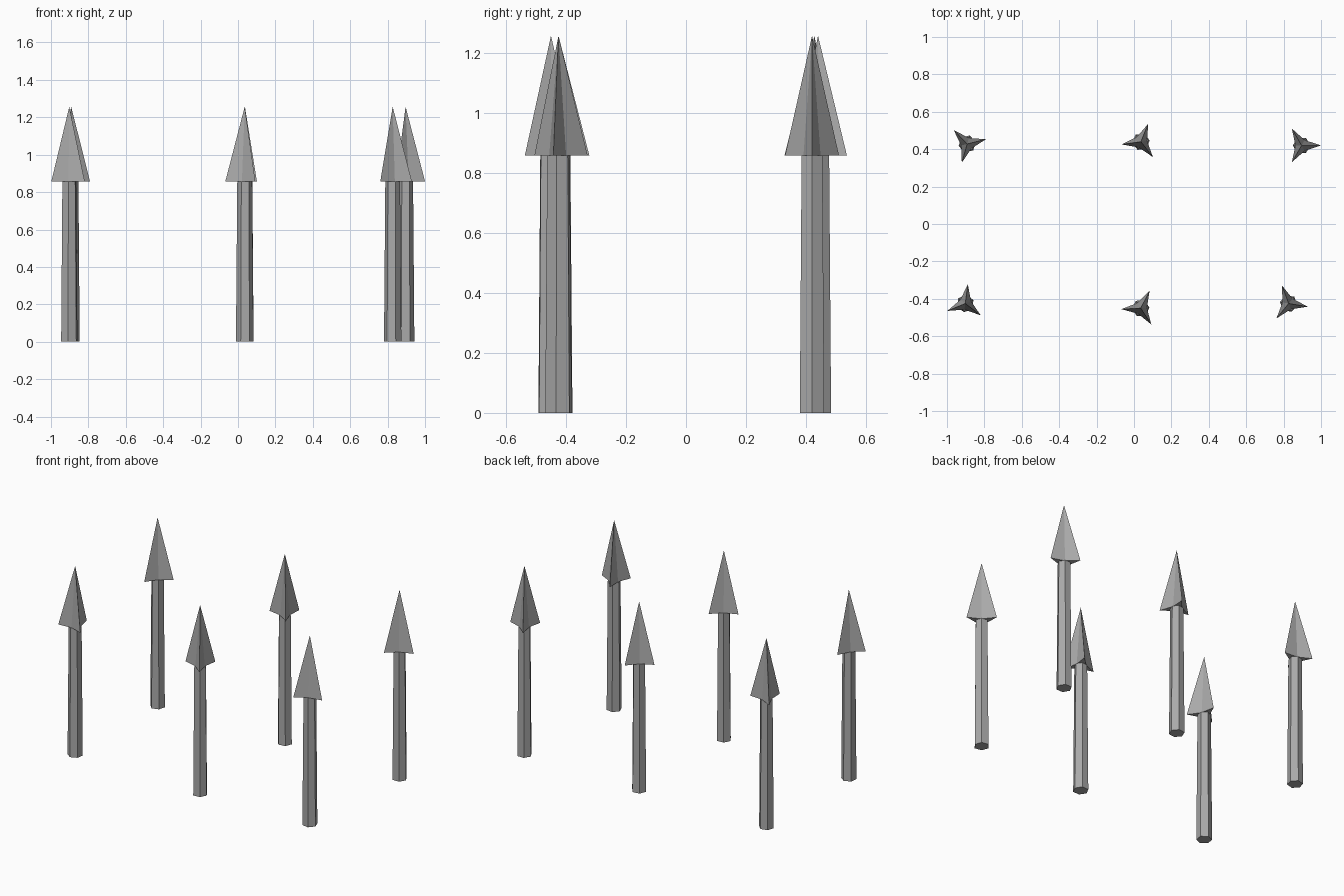
import bpy, bmesh
from math import sin, cos, pi, radians

cube = bpy.data.objects.get("Cube")
if cube:
    bpy.data.objects.remove(cube, do_unlink=True)

grey = bpy.data.materials.new("plain grey")
grey.use_nodes = True
grey.diffuse_color = (0.4, 0.4, 0.4, 1)
grey.node_tree.nodes["Principled BSDF"].inputs["Base Color"].default_value = (0.4, 0.4, 0.4, 1)

SHAFT_TOP, TIP = 0.857, 1.257


def ring(bm, radii, z, start=0.0):
    n = len(radii)
    return [bm.verts.new((r * cos(start + 2 * pi * i / n),
                          r * sin(start + 2 * pi * i / n), z))
            for i, r in enumerate(radii)]


def finish(bm, name, place):
    x, y, turn = place
    bmesh.ops.recalc_face_normals(bm, faces=bm.faces)
    mesh = bpy.data.meshes.new(name)
    bm.to_mesh(mesh)
    bm.free()
    mesh.materials.append(grey)
    obj = bpy.data.objects.new(name, mesh)
    obj.location = (x, y, 0)
    obj.rotation_euler.z = radians(turn)
    bpy.context.collection.objects.link(obj)


def shaft(name, place):
    # Tapered six-sided pole
    bm = bmesh.new()
    low = ring(bm, [0.047] * 6, 0)
    high = ring(bm, [0.04] * 6, SHAFT_TOP)
    for i in range(6):
        j = (i + 1) % 6
        bm.faces.new((low[i], low[j], high[j], high[i]))
    bm.faces.new(low)
    bm.faces.new(high)
    finish(bm, name, place)


def head(name, place):
    # Three-barbed point with hollowed sides
    bm = bmesh.new()
    base = ring(bm, [0.104, 0.033] * 3, SHAFT_TOP)
    apex = bm.verts.new((0, 0, TIP))
    for i in range(6):
        bm.faces.new((base[i], base[(i + 1) % 6], apex))
    bm.faces.new(base)
    finish(bm, name, place)


# Two rows of three: x, y, turn in degrees
spears = {
    "front_right": (-0.902, -0.425, 82.5),
    "front_middle": (0.036, -0.45, 63),
    "front_left": (0.827, -0.425, -9.5),
    "back_right": (-0.892, 0.428, 14),
    "back_middle": (0.037, 0.44, 68),
    "back_left": (0.896, 0.42, 0),
}
for label, place in spears.items():
    shaft(label + "_shaft", place)
    head(label + "_head", place)
